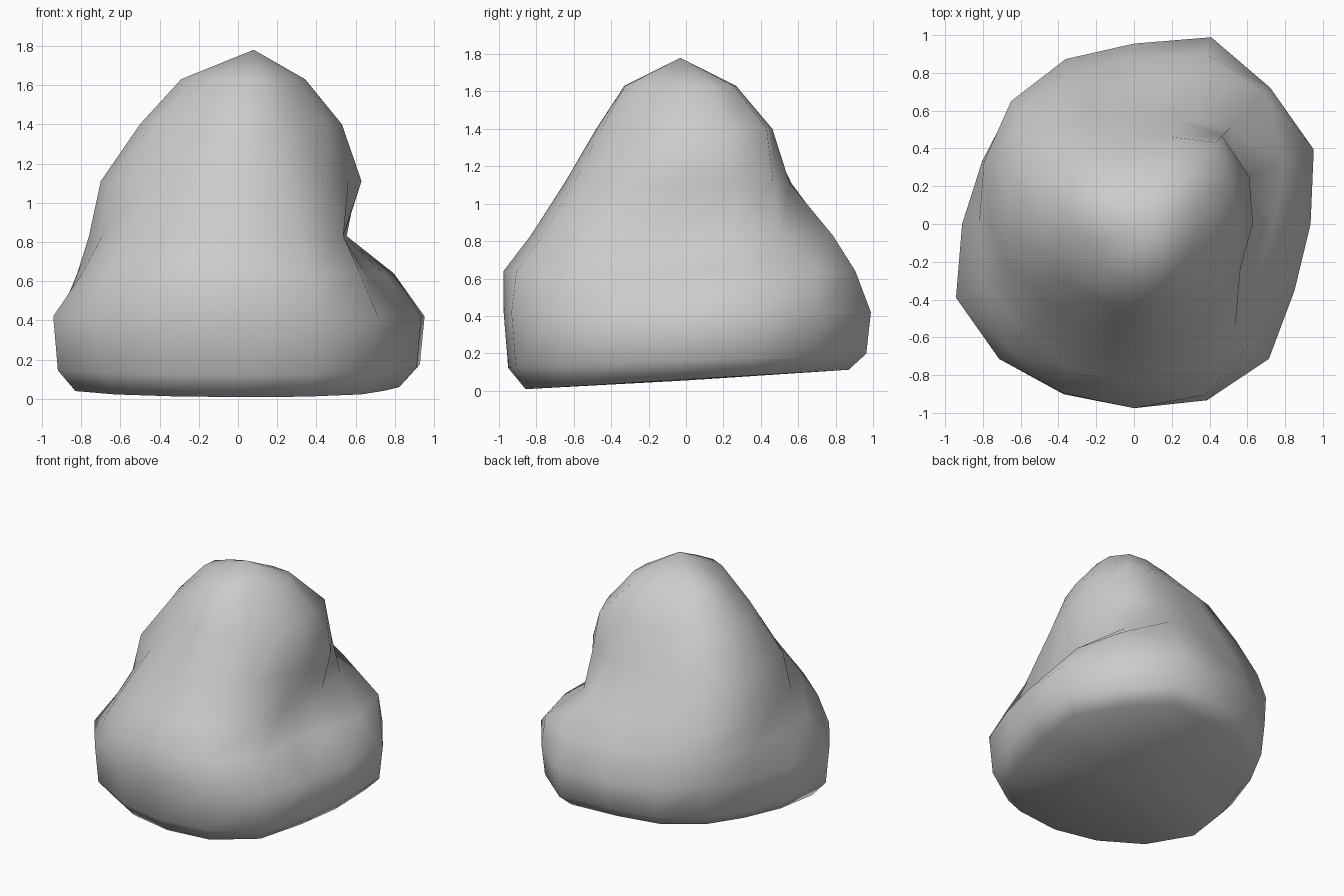
import bpy, bmesh, math

if "Cube" in bpy.data.objects:
    bpy.data.objects.remove(bpy.data.objects["Cube"])

# Outline radii every 22.5 degrees, starting at +x and turning toward the back
LEVELS = [
    (0.42, [.935, 1.03, 1.02, 1.07, .955, .945, .91, .87, .91, 1.02, 1.01, .975, .975, 1.01, 1.01, .92]),
    (0.64, [.74, .86, .99, .98, .88, .86, .92, .86, .82, .86, .93, .97, .975, .98, .88, .70]),
    (0.83, [.54, .60, .72, .85, .77, .77, .86, .81, .76, .75, .81, .83, .83, .83, .76, .58]),
    (1.11, [.63, .66, .66, .60, .55, .61, .71, .74, .70, .69, .62, .63, .65, .65, .63, .61]),
    (1.40, [.53, .56, .61, .50, .45, .46, .52, .53, .50, .48, .45, .45, .48, .49, .47, .50]),
    (1.63, [.34, .37, .36, .29, .24, .24, .27, .30, .29, .25, .25, .30, .33, .35, .33, .32]),
]
N = 16
bm = bmesh.new()


def ring(radii, height, tilt=0.0, scale=1.0):
    verts = []
    for i, r in enumerate(radii):
        a = math.tau * i / N
        x, y = scale * r * math.cos(a), scale * r * math.sin(a)
        verts.append(bm.verts.new((x, y, height + tilt * y)))
    return verts


# Slightly tilted underside and rounded lower edge, then the body levels
base = LEVELS[0][1]
rings = [ring(base, 0.06, 0.06, 0.88), ring(base, 0.16, 0.04, 0.975)]
rings += [ring(radii, z) for z, radii in LEVELS]

for lower, upper in zip(rings, rings[1:]):
    for i in range(N):
        j = (i + 1) % N
        bm.faces.new((lower[i], lower[j], upper[j], upper[i]))

# Off-centre peak and closed underside
peak = bm.verts.new((0.08, -0.03, 1.78))
under = bm.verts.new((0, 0, 0.055))
for i in range(N):
    j = (i + 1) % N
    bm.faces.new((rings[-1][i], rings[-1][j], peak))
    bm.faces.new((rings[0][j], rings[0][i], under))
bmesh.ops.recalc_face_normals(bm, faces=bm.faces[:])

mesh = bpy.data.meshes.new("boulder")
bm.to_mesh(mesh)
bm.free()
boulder = bpy.data.objects.new("boulder", mesh)
bpy.context.collection.objects.link(boulder)
bpy.context.view_layer.objects.active = boulder
boulder.select_set(True)
bpy.ops.object.shade_smooth()
